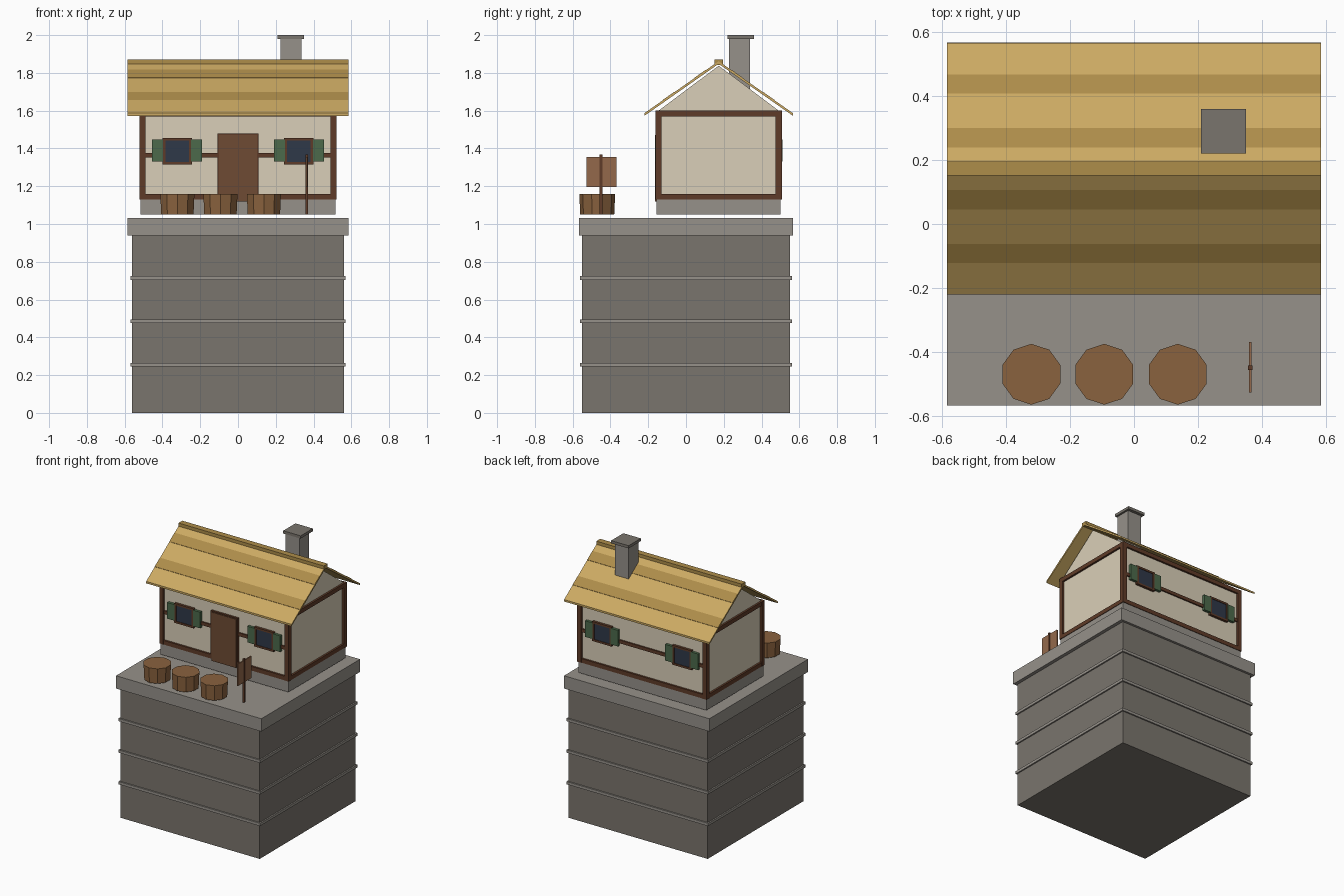
import bpy, bmesh

if "Cube" in bpy.data.objects:
    bpy.data.objects.remove(bpy.data.objects["Cube"])

CY = 0.173  # y of the ridge / house centre line


def mat(name, hexcol):
    m = bpy.data.materials.new(name)
    srgb = [int(hexcol[i:i + 2], 16) / 255 for i in (0, 2, 4)]
    m.diffuse_color = [((c + 0.055) / 1.055) ** 2.4 for c in srgb] + [1]
    m.use_nodes = True
    m.node_tree.nodes["Principled BSDF"].inputs["Base Color"].default_value = m.diffuse_color
    return m


STONE = mat("stone", "7A756D")
TRIM = mat("light_stone", "96918A")
PLASTER = mat("plaster", "DACFB8")
TIMBER = mat("timber", "5F3B28")
DOOR = mat("door_wood", "6E4B33")
CASK = mat("barrel_wood", "8A623E")
SIGN = mat("sign_wood", "94694B")
THATCH = mat("thatch", "CCAA63")
THATCH_DARK = mat("dark_thatch", "AE8D4A")
SHUTTER = mat("shutter_green", "4C6A4B")
GLASS = mat("glass", "2F3848")


def finish(name, bm, material):
    bmesh.ops.recalc_face_normals(bm, faces=bm.faces)
    me = bpy.data.meshes.new(name)
    bm.to_mesh(me)
    bm.free()
    me.materials.append(material)
    ob = bpy.data.objects.new(name, me)
    bpy.context.collection.objects.link(ob)
    return ob


def box(name, x, y, z, material):
    """Box from (min, max) pairs."""
    bm = bmesh.new()
    bmesh.ops.create_cube(bm, size=1)
    for v in bm.verts:
        v.co = [r[0] if c < 0 else r[1] for c, r in zip(v.co, (x, y, z))]
    return finish(name, bm, material)


def prism(name, profile, hx, material):
    """Extrude a (y, z) profile along x from -hx to hx."""
    bm = bmesh.new()
    face = bm.faces.new([bm.verts.new((-hx, y, z)) for y, z in profile])
    ext = bmesh.ops.extrude_face_region(bm, geom=[face])
    verts = [g for g in ext["geom"] if isinstance(g, bmesh.types.BMVert)]
    bmesh.ops.translate(bm, verts=verts, vec=(2 * hx, 0, 0))
    return finish(name, bm, material)


def span(c, h):
    return (c - h, c + h)


# stone tower with bands and top slab
box("tower", span(0, 0.56), span(0, 0.55), (0, 0.94), STONE)
for z in (0.255, 0.485, 0.714):
    box("tower_band", span(0, 0.57), span(0, 0.56), span(z, 0.01), TRIM)
box("tower_slab", span(0, 0.585), span(0, 0.567), (0.94, 1.033), TRIM)

# house body
box("foundation", span(0, 0.515), span(CY, 0.328), (1.05, 1.13), TRIM)
box("walls", span(0, 0.505), span(CY, 0.318), (1.13, 1.6), PLASTER)
prism("gable", [(CY - 0.318, 1.6), (CY + 0.318, 1.6), (CY, 1.838)], 0.505, PLASTER)

# timber frame
for s in (-1, 1):
    yc = CY + s * 0.318
    for t in (-1, 1):
        box("corner_post", span(t * 0.505, 0.016), span(yc, 0.016), (1.13, 1.6), TIMBER)
    for z in (1.145, 1.585):
        box("long_beam", span(0, 0.489), span(yc, 0.014), span(z, 0.015), TIMBER)
        box("gable_beam", span(s * 0.505, 0.014), span(CY, 0.302), span(z, 0.015), TIMBER)
    if s > 0:
        box("back_rail", span(0, 0.489), span(yc, 0.01), span(1.363, 0.012), TIMBER)
    else:
        for t in (-1, 1):
            box("front_rail", span(t * 0.297, 0.192), span(yc, 0.01), span(1.363, 0.012), TIMBER)

# door
box("door_frame", span(0, 0.108), (-0.16, -0.13), (1.13, 1.48), TIMBER)
box("door", span(0, 0.1), (-0.164, -0.14), (1.118, 1.472), DOOR)

# windows with shutters, front and back
for s in (-1, 1):
    wall = CY + s * 0.318
    for x in (-0.322, 0.322):
        for t in (-1, 1):
            box("window_jamb", span(x + t * 0.07, 0.008), span(wall, 0.018), (1.327, 1.443), TIMBER)
            box("window_bar", span(x, 0.078), span(wall, 0.018), span(1.385 + t * 0.064, 0.007), TIMBER)
            box("shutter", span(x + t * 0.103, 0.029), span(wall, 0.02), (1.33, 1.447), SHUTTER)
        box("window_glass", span(x, 0.064), span(wall, 0.014), (1.327, 1.443), GLASS)

# roof slopes with dark thatch strips
EAVE, RIDGE_Z, SLOPE = 0.393, 1.862, 0.70
for s in (-1, 1):
    def strip(d0, d1, lift, thick):
        top = [(CY + s * d, RIDGE_Z - SLOPE * d + lift) for d in (d0, d1)]
        return top + [(y, z - thick) for y, z in reversed(top)]
    prism("roof_slope", strip(0, EAVE, 0, 0.014), 0.585, THATCH)
    for d in (0.067, 0.235):
        prism("thatch_strip", strip(d, d + 0.06, 0.002, 0.008), 0.585, THATCH_DARK)
box("roof_ridge", span(0, 0.585), span(CY, 0.022), (1.842, 1.87), THATCH_DARK)

# chimney
box("chimney", span(0.28, 0.056), span(0.283, 0.056), (1.66, 1.98), TRIM)
box("chimney_cap", span(0.28, 0.07), span(0.29, 0.07), (1.98, 2.0), STONE)

# barrels
for x in (-0.321, -0.093, 0.137):
    bpy.ops.mesh.primitive_cone_add(vertices=10, radius1=0.09, radius2=0.095,
                                    depth=0.11, location=(x, -0.47, 1.105))
    bpy.context.object.name = "barrel"
    bpy.context.object.data.materials.append(CASK)

# sign
box("sign_post", span(0.364, 0.007), span(-0.45, 0.007), (1.05, 1.367), TIMBER)
box("sign_board", span(0.364, 0.004), span(-0.448, 0.079), (1.197, 1.356), SIGN)
